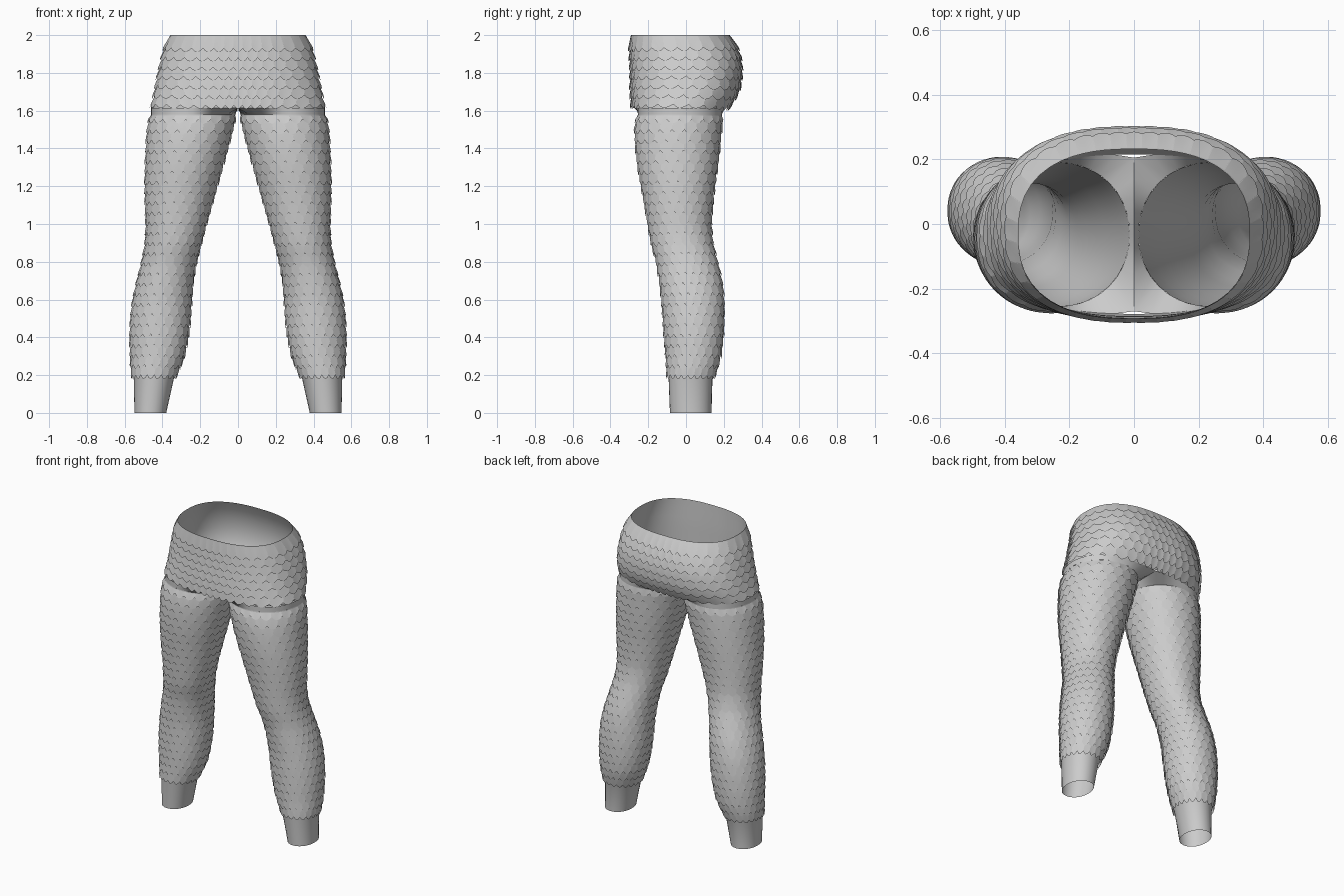
import bpy, bmesh, math
from mathutils import Vector

if "Cube" in bpy.data.objects:
    bpy.data.objects.remove(bpy.data.objects["Cube"])

grey = bpy.data.materials.new("light grey")
grey.diffuse_color = (0.6, 0.6, 0.6, 1)
grey.use_nodes = True
grey.node_tree.nodes["Principled BSDF"].inputs["Base Color"].default_value = grey.diffuse_color

# Section tables: z, x min, x max, y min, y max
LEG = [(0.00, .380, .548, -.085, .135), (0.18, .340, .552, -.092, .140),
       (0.22, .322, .560, -.095, .155), (0.30, .290, .563, -.100, .178),
       (0.40, .270, .566, -.108, .190), (0.50, .258, .562, -.115, .196),
       (0.60, .252, .550, -.122, .195), (0.70, .243, .528, -.135, .184),
       (0.80, .226, .502, -.150, .160), (0.90, .200, .484, -.178, .135),
       (1.00, .174, .480, -.195, .127), (1.10, .145, .484, -.212, .135),
       (1.20, .117, .486, -.230, .146), (1.30, .088, .484, -.248, .160),
       (1.40, .060, .480, -.260, .172), (1.50, .034, .474, -.265, .182),
       (1.58, .014, .460, -.255, .190)]
HIP = [(1.615, -.450, .450, -.278, .215), (1.66, -.440, .440, -.282, .248),
       (1.72, -.428, .428, -.284, .276), (1.80, -.412, .412, -.285, .288),
       (1.88, -.394, .394, -.287, .280), (1.94, -.378, .378, -.290, .260),
       (2.00, -.358, .358, -.292, .232)]


def section(table, z):
    """Interpolated centre and half sizes of a section at height z."""
    i = 0
    while i < len(table) - 2 and z > table[i + 1][0]:
        i += 1
    a, b = table[i], table[i + 1]
    t = (z - a[0]) / (b[0] - a[0])
    x0, x1, y0, y1 = (p + (q - p) * t for p, q in zip(a[1:], b[1:]))
    return (x0 + x1) / 2, (y0 + y1) / 2, (x1 - x0) / 2, (y1 - y0) / 2


def surface(table, power, turn, z):
    cx, cy, a, b = section(table, z)
    c, s = math.cos(turn * math.tau), math.sin(turn * math.tau)
    r = (abs(c / a) ** power + abs(s / b) ** power) ** (-1 / power)
    return Vector((cx + r * c, cy + r * s, z))


def lifted(table, power, turn, z, lift):
    """Point on the surface pushed outwards."""
    p = surface(table, power, turn, z)
    du = surface(table, power, turn + .01, z) - surface(table, power, turn - .01, z)
    dz = surface(table, power, turn, z + .02) - surface(table, power, turn, z - .02)
    return p + du.cross(dz).normalized() * lift


def finish(bm, name, mirror=False, angle=30):
    me = bpy.data.meshes.new(name)
    bm.to_mesh(me)
    bm.free()
    me.materials.append(grey)
    ob = bpy.data.objects.new(name, me)
    bpy.context.collection.objects.link(ob)
    if mirror:
        mod = ob.modifiers.new("mirror", 'MIRROR')
        mod.use_mirror_merge = False
    bpy.ops.object.select_all(action='DESELECT')
    ob.select_set(True)
    bpy.context.view_layer.objects.active = ob
    bpy.ops.object.shade_smooth_by_angle(angle=math.radians(angle))


def skin(name, table, power, sides, heights, mirror=False):
    """Open tube through the sections."""
    bm = bmesh.new()
    rings = [[bm.verts.new(surface(table, power, i / sides, z)) for i in range(sides)]
             for z in heights]
    for lo, hi in zip(rings, rings[1:]):
        for i in range(sides):
            j = (i + 1) % sides
            bm.faces.new((lo[i], lo[j], hi[j], hi[i]))
    finish(bm, name, mirror)


def scales(name, table, power, columns, z0, z1, step, length, lift, mirror=False):
    """Staggered rows of overlapping plates, rounded and raised at the lower edge."""
    bm = bmesh.new()
    rows = int(round((z1 - z0) / step))
    tips = (.42, .12, 0, .12, .42)
    for r in range(rows):
        z = z0 + r * step
        top = min(z + length, table[-1][0] - .005)
        for c in range(columns):
            mid = (c + .5 * (r % 2)) / columns
            grid = []
            for k in (0, .5, 1):
                line = []
                for j in range(5):
                    low = z + tips[j] * step
                    h = low + (top - low) * k
                    u = mid + (j - 2) / 4 * 1.04 / columns
                    line.append(bm.verts.new(
                        lifted(table, power, u, h, .001 + lift * (1 - k))))
                grid.append(line)
            for a, b in zip(grid, grid[1:]):
                for j in range(4):
                    bm.faces.new((a[j], a[j + 1], b[j + 1], b[j]))
    finish(bm, name, mirror, 35)


def gusset():
    """Underside joining the thigh opening to the hip hem and the centre seam."""
    bm = bmesh.new()
    n, ztop, zhem = 40, LEG[-1][0], HIP[0][0]
    cx, cy, _, _ = section(LEG, ztop)
    _, hy, a, b = section(HIP, zhem)
    inner, outer = [], []
    for i in range(n):
        p = surface(LEG, 2.1, i / n, ztop)
        d = Vector((p.x - cx, p.y - cy))
        t = 1.0
        while t < 3:
            x, y = cx + d.x * t, cy + d.y * t
            if x <= 0 or (x / a) ** 2.5 + abs((y - hy) / b) ** 2.5 >= 1:
                break
            t += .005
        inner.append(bm.verts.new(p))
        outer.append(bm.verts.new((max(0, cx + d.x * t), cy + d.y * t, zhem)))
    for i in range(n):
        j = (i + 1) % n
        bm.faces.new((inner[i], inner[j], outer[j], outer[i]))
    finish(bm, "crotch_gusset", True)


# Legs: bare tube with cuff, then scale covering
skin("leg_skin", LEG, 2.1, 32, [row[0] for row in LEG], True)
scales("leg_scales", LEG, 2.1, 22, .18, 1.56, .054, .095, .011, True)

# Hips: open shell with scale covering
skin("hip_skin", HIP, 2.5, 56, [row[0] for row in HIP])
scales("hip_scales", HIP, 2.5, 36, 1.61, 1.96, .05, .09, .016)

gusset()
